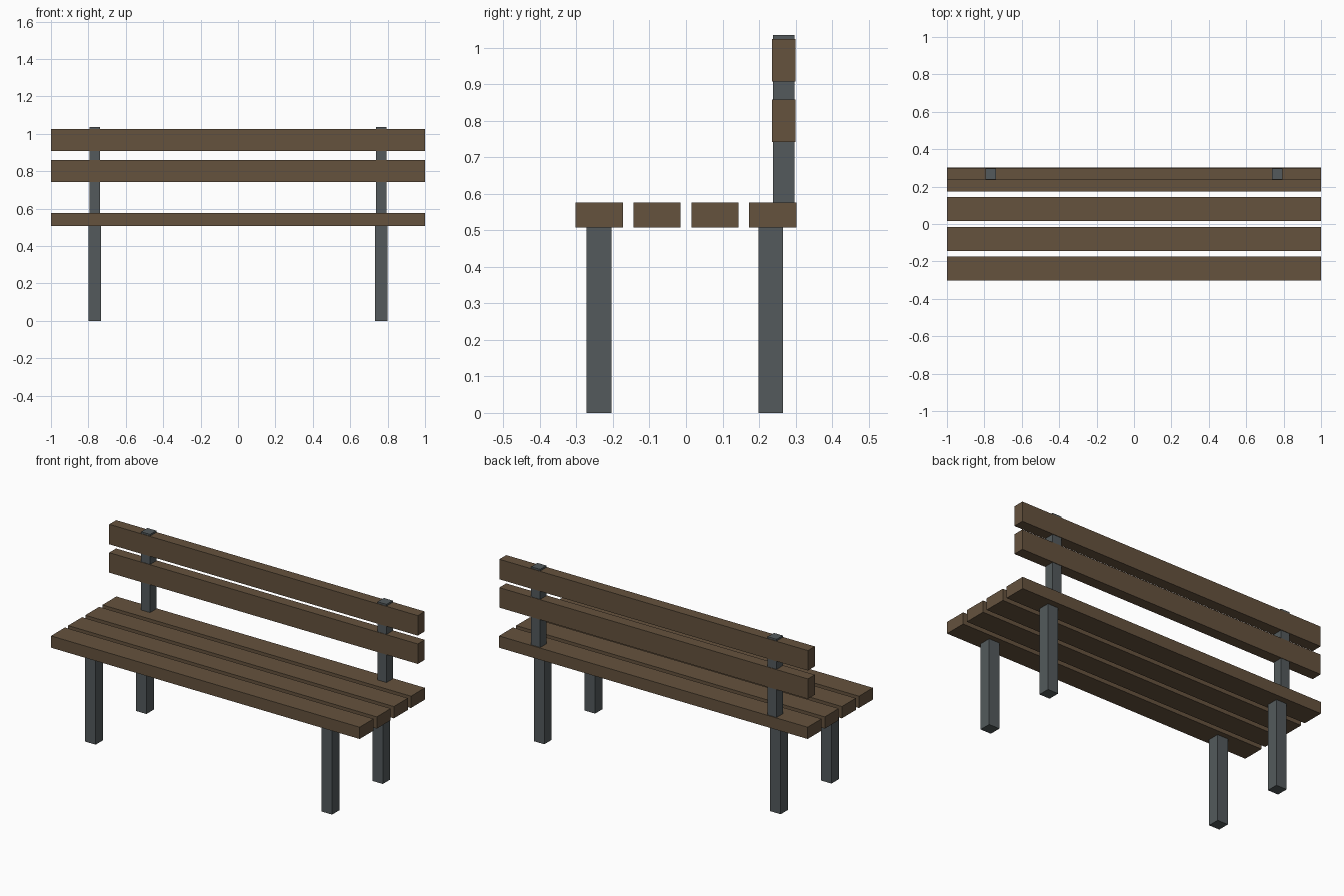
import bpy

if "Cube" in bpy.data.objects:
    bpy.data.objects.remove(bpy.data.objects["Cube"])


def material(name, color):
    m = bpy.data.materials.new(name)
    m.diffuse_color = (*color, 1)
    m.use_nodes = True
    m.node_tree.nodes["Principled BSDF"].inputs["Base Color"].default_value = m.diffuse_color
    return m


wood = material("dark_wood", (0.13, 0.085, 0.048))
metal = material("grey_metal", (0.087, 0.102, 0.107))


def box(name, xs, ys, zs, mat):
    """Box spanning the given (min, max) ranges."""
    spans = (xs, ys, zs)
    bpy.ops.mesh.primitive_cube_add(size=1, location=[(a + b) / 2 for a, b in spans])
    ob = bpy.context.object
    ob.name = name
    ob.scale = [b - a for a, b in spans]
    bpy.ops.object.transform_apply(location=False, rotation=False, scale=True)
    ob.data.materials.append(mat)
    return ob


# Four seat slats
SEAT_Z = (0.508, 0.577)
for i in range(4):
    y = (i - 1.5) * 0.1585
    box(f"seat_slat_{i + 1}", (-1, 1), (y - 0.0645, y + 0.0645), SEAT_Z, wood)

# Two backrest slats
for name, zs in (("lower", (0.742, 0.859)), ("upper", (0.908, 1.025))):
    box(f"{name}_back_slat", (-1, 1), (0.236, 0.300), zs, wood)

# Legs and backrest posts on both sides
for side, x in (("left", -0.766), ("right", 0.766)):
    for end, y in (("front", -0.238), ("back", 0.232)):
        box(f"{end}_{side}_leg", (x - 0.034, x + 0.034),
            (y - 0.034, y + 0.034), (0, SEAT_Z[0]), metal)
    box(f"{side}_back_post", (x - 0.029, x + 0.029), (0.239, 0.297),
        (SEAT_Z[1], 1.035), metal)
